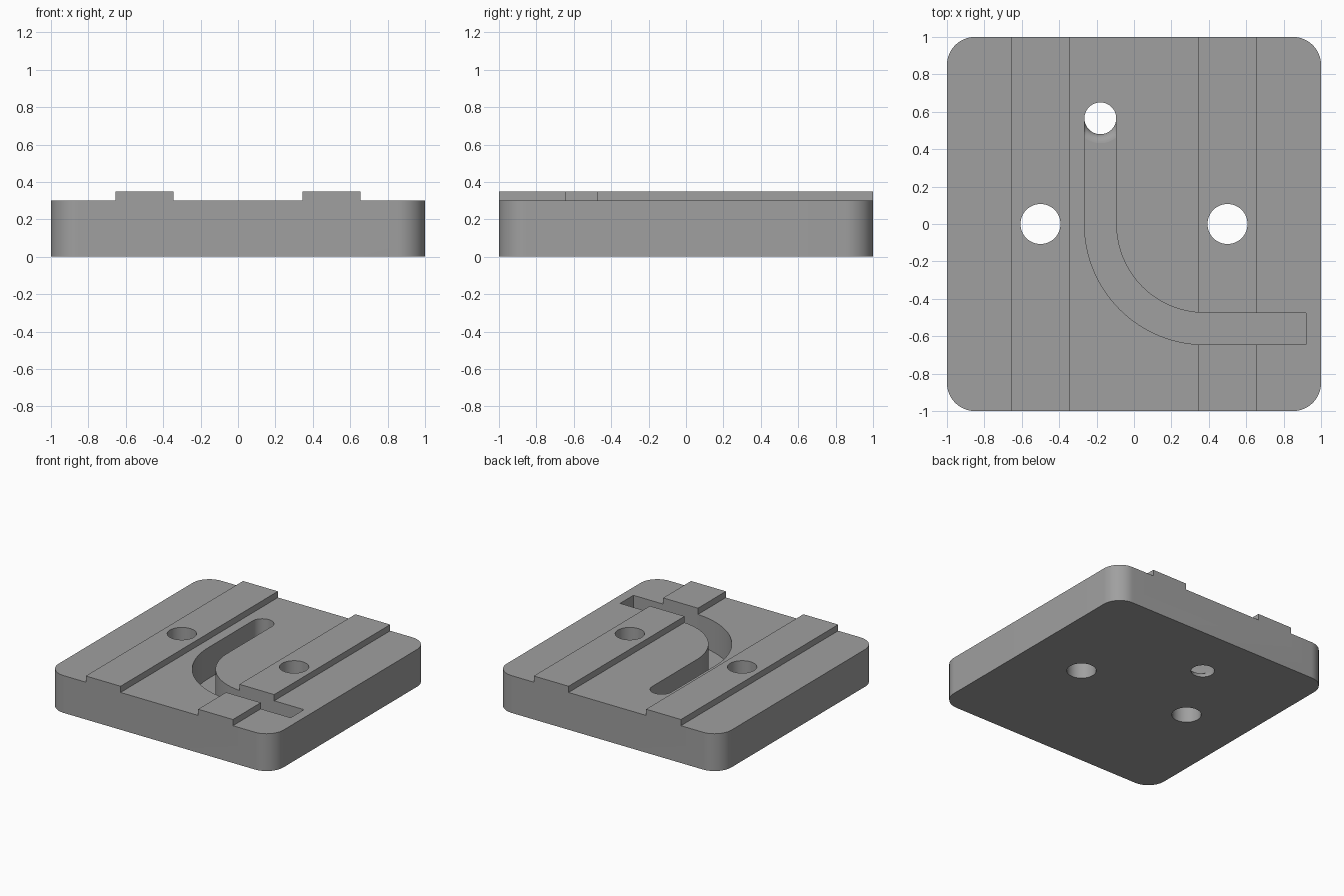
import bpy, bmesh, math

if "Cube" in bpy.data.objects:
    bpy.data.objects.remove(bpy.data.objects["Cube"])

GREY = bpy.data.materials.new("mid grey")
GREY.diffuse_color = (0.35, 0.35, 0.35, 1)
GREY.use_nodes = True
GREY.node_tree.nodes["Principled BSDF"].inputs["Base Color"].default_value = GREY.diffuse_color

HALF_W = 0.085            # half the groove width
FLOOR = 0.05              # height of the groove floor
DROP = (-0.18, 0.565)     # centre of the drop hole
BEND = (0.38, 0.0)        # centre of the groove bend
BEND_R = 0.56             # middle radius of the bend


def loft(name, rings):
    """Closed solid through rings of equal point count, bottom to top."""
    bm = bmesh.new()
    loops = [[bm.verts.new(p) for p in ring] for ring in rings]
    n = len(loops[0])
    for a, b in zip(loops, loops[1:]):
        for i in range(n):
            j = (i + 1) % n
            bm.faces.new((a[i], a[j], b[j], b[i]))
    bm.faces.new(loops[0][::-1])
    bm.faces.new(loops[-1])
    bmesh.ops.recalc_face_normals(bm, faces=bm.faces[:])
    me = bpy.data.meshes.new(name)
    bm.to_mesh(me)
    bm.free()
    me.materials.append(GREY)
    ob = bpy.data.objects.new(name, me)
    bpy.context.collection.objects.link(ob)
    return ob


def prism(name, outline, z0, z1):
    return loft(name, [[(x, y, z) for x, y in outline] for z in (z0, z1)])


def arc(cx, cy, r, a0, a1, n):
    angles = [math.radians(a0 + (a1 - a0) * i / n) for i in range(n + 1)]
    return [(cx + r * math.cos(a), cy + r * math.sin(a)) for a in angles]


def combine(base, other, operation):
    mod = base.modifiers.new("join", 'BOOLEAN')
    mod.operation = operation
    mod.solver = 'EXACT'
    mod.object = other
    bpy.context.view_layer.objects.active = base
    bpy.ops.object.modifier_apply(modifier=mod.name)
    bpy.data.objects.remove(other)


# Base block with rounded vertical corners
outline = []
for k, (sx, sy) in enumerate([(1, 1), (-1, 1), (-1, -1), (1, -1)]):
    outline += arc(sx * 0.85, sy * 0.85, 0.15, k * 90, k * 90 + 90, 16)
block = prism("track_block", outline, 0, 0.3)

# Two raised rails, each with a round through hole
for s in (-1, 1):
    x0, x1 = s * 0.5 - 0.155, s * 0.5 + 0.155
    rail = prism("rail", [(x0, -1), (x1, -1), (x1, 1), (x0, 1)], 0.2, 0.35)
    combine(block, rail, 'UNION')
for s in (-1, 1):
    peg = prism("hole_cutter", arc(s * 0.5, 0, 0.107, 0, 360, 64)[:-1], -0.1, 0.5)
    combine(block, peg, 'DIFFERENCE')

# Curved groove: straight from the drop hole, quarter bend, straight to the end
outer = arc(*BEND, BEND_R + HALF_W, 180, 270, 32)
inner = arc(*BEND, BEND_R - HALF_W, 270, 180, 32)
groove = ([(DROP[0] - HALF_W, DROP[1])] + outer
          + [(0.92, -BEND_R - HALF_W), (0.92, -BEND_R + HALF_W)]
          + inner + [(DROP[0] + HALF_W, DROP[1])])
combine(block, prism("groove_cutter", groove, FLOOR, 0.5), 'DIFFERENCE')


# Drop hole with a rounded lip on the groove side
def drop_ring(z, flare):
    ring = []
    for i in range(64):
        a = 2 * math.pi * i / 64
        r = HALF_W + (flare if math.sin(a) < -1e-6 else 0)
        x = max(-HALF_W, min(HALF_W, r * math.cos(a)))
        ring.append((DROP[0] + x, DROP[1] + r * math.sin(a), z))
    return ring


rings = [drop_ring(-0.1, 0)]
for i in range(9):
    t = math.radians(88 * i / 8)
    rings.append(drop_ring(FLOOR * math.sin(t), FLOOR * (1 - math.cos(t))))
rings += [drop_ring(FLOOR + 0.002, FLOOR), drop_ring(FLOOR + 0.01, 0), drop_ring(0.5, 0)]
combine(block, loft("drop_cutter", rings), 'DIFFERENCE')

# Smooth the rounded walls, keep the edges crisp
bpy.ops.object.select_all(action='DESELECT')
block.select_set(True)
bpy.context.view_layer.objects.active = block
bpy.ops.object.shade_smooth_by_angle(angle=math.radians(30))
